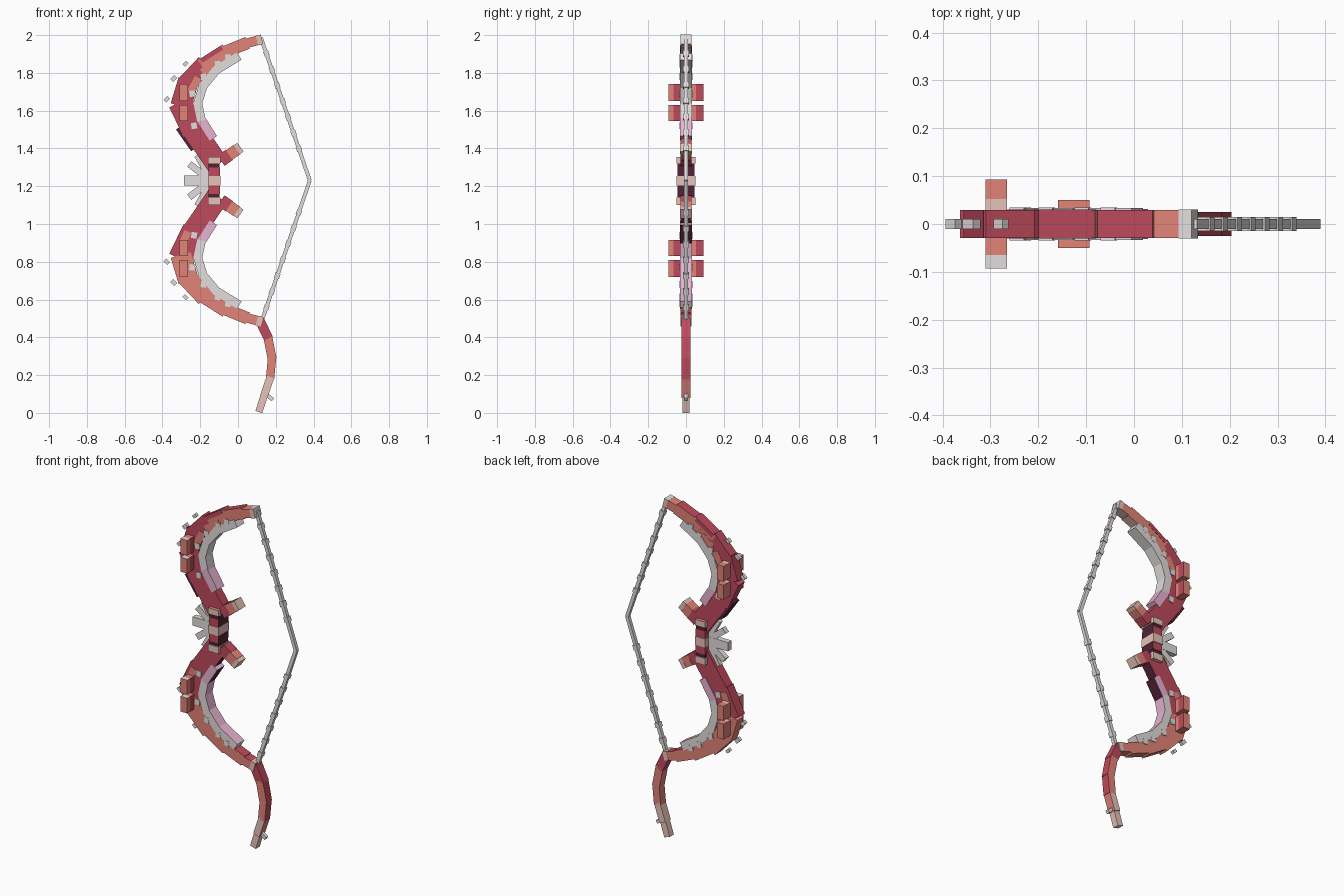
import bpy, bmesh, math
from mathutils import Matrix, Vector

if "Cube" in bpy.data.objects:
    bpy.data.objects.remove(bpy.data.objects["Cube"])


def material(name, rgb):
    m = bpy.data.materials.new(name)
    m.use_nodes = True
    lin = [((c / 255 + 0.055) / 1.055) ** 2.4 for c in rgb]
    m.diffuse_color = (*lin, 1)
    m.node_tree.nodes["Principled BSDF"].inputs["Base Color"].default_value = (*lin, 1)
    return m


MATS = {
    "red": material("crimson", (190, 74, 92)),
    "salmon": material("salmon", (226, 131, 119)),
    "tan": material("tan", (230, 196, 184)),
    "grey": material("pale grey", (227, 221, 221)),
    "dark": material("dark maroon", (82, 34, 54)),
    "pink": material("pink", (236, 184, 214)),
}
MID = 1.23  # height of the mirror line between the limbs


def flip(p, s):
    return (p[0], MID + s * (p[1] - MID))


def bar(name, a, b, width, half, col, s=1, inner=None, outer=None, start=None, end=None, y=0):
    """Box from a to b in the x-z plane; s = -1 mirrors it to the lower limb."""
    a, b = Vector(flip(a, s)), Vector(flip(b, s))
    d = (b - a).normalized()
    n = Vector((-d.y, d.x)) * s
    along, side = Vector((d.x, 0, d.y)), Vector((n.x, 0, n.y))
    mid = (a + b) / 2
    rot = Matrix((along, side.cross(along), side)).transposed().to_4x4()
    bm = bmesh.new()
    bmesh.ops.create_cube(bm, size=1, matrix=Matrix.Translation((mid.x, y, mid.y)) @ rot
                          @ Matrix.Diagonal(((b - a).length, half * 2, width, 1)))
    bmesh.ops.recalc_face_normals(bm, faces=bm.faces)
    me = bpy.data.meshes.new(name)
    used = [col]
    for f in bm.faces:
        c = col
        for axis, paint in ((side, inner), (-side, outer), (-along, start), (along, end)):
            if paint and f.normal.dot(axis) > 0.9:
                c = paint
        if c not in used:
            used.append(c)
        f.material_index = used.index(c)
    bm.to_mesh(me)
    bm.free()
    for c in used:
        me.materials.append(MATS[c])
    ob = bpy.data.objects.new(name, me)
    bpy.context.collection.objects.link(ob)


def stretch(a, b, e):
    a, b = Vector(a), Vector(b)
    d = (b - a).normalized() * e
    return a - d, b + d


def lerp(a, b, t):
    return Vector(a).lerp(Vector(b), t)


# limb paths run from tip to grip, as seen on the upper limb
limb = [(0.115, 1.975), (0.04, 1.955), (-0.07, 1.91), (-0.18, 1.84), (-0.265, 1.75),
        (-0.30, 1.635), (-0.235, 1.50), (-0.115, 1.325)]
widths = [0.05, 0.065, 0.08, 0.10, 0.11, 0.13, 0.12]
band = [(0.0, 1.885), (-0.115, 1.815), (-0.185, 1.73), (-0.213, 1.64), (-0.195, 1.555), (-0.135, 1.46)]
limb_cols = {1: ["salmon"] * 3 + ["red"] * 4, -1: ["salmon"] * 5 + ["red"] * 2}
limb_inner = {1: ["tan"] * 2 + [None] * 5, -1: ["red"] * 2 + [None] * 4 + ["dark"]}
band_inner = {1: ["grey"] * 4 + ["pink"], -1: ["pink"] * 4 + ["dark"]}
# cross block arms: centre y, half length, side, cap colour
arms = [(-0.079, 0.014, "salmon", "grey"), (-0.0325, 0.0325, "red", "salmon"),
        (0.026, 0.026, "salmon", "tan"), (0.0725, 0.0205, "red", "salmon")]

for s, tag in ((1, "upper"), (-1, "lower")):
    # main limb blocks
    for i, w in enumerate(widths):
        a, b = stretch(limb[i], limb[i + 1], 0.012)
        bar(f"{tag}_limb_{i}", a, b, w, 0.029, limb_cols[s][i], s, limb_inner[s][i],
            outer="red" if s > 0 and i > 0 else None)
    bar(f"{tag}_limb_tip", (0.127, 1.978), (0.1, 1.971), 0.052, 0.03, "tan", s,
        outer="grey", start="grey")
    # pale band on the inside of the curve
    for i, paint in enumerate(band_inner[s]):
        a, b = stretch(band[i], band[i + 1], 0.008)
        bar(f"{tag}_inner_band_{i}", a, b, 0.046, 0.033, "pink" if i == 4 else "grey", s, paint)
    # painted side panels
    if s > 0:
        bar("upper_panel_a", (-0.10, 1.865), (-0.19, 1.80), 0.045, 0.0305, "salmon")
        bar("upper_panel_b", (-0.21, 1.775), (-0.25, 1.70), 0.04, 0.0305, "salmon")
        bar("upper_panel_c", (-0.085, 1.934), (-0.195, 1.864), 0.024, 0.0305, "red")
        bar("outer_dark_strip", (-0.318, 1.507), (-0.238, 1.392), 0.024, 0.0285, "dark")
    else:
        bar("lower_panel", (-0.29, 1.555), (-0.265, 1.50), 0.04, 0.0305, "salmon", -1)
    # cross blocks that stick out front and back
    for z, h in ((1.695, 0.09), (1.587, 0.085)):
        for y, half, paint, cap in arms:
            bar(f"{tag}_cross_block", (-0.288, z + h / 2), (-0.288, z - h / 2), 0.044, half,
                "salmon", s, inner=paint, start=cap if s > 0 else None,
                end=cap if s < 0 else None, y=y)
    # studs on the outer edge and along the band
    for p, r in (((-0.278, 1.848), 0.018), ((-0.34, 1.77), 0.022), ((-0.377, 1.66), 0.02)):
        bar(f"{tag}_outer_stud", (p[0] - r / 2, p[1] - r / 2), (p[0] + r / 2, p[1] + r / 2),
            r, 0.01, "grey", s)
    for p in ((-0.055, 1.882), (-0.11, 1.847), (-0.185, 1.78), (-0.245, 1.69), (-0.235, 1.52)):
        bar(f"{tag}_band_chip", (p[0], p[1] + 0.016), (p[0] + 0.005, p[1] - 0.016),
            0.03, 0.034, "grey", s)
    # prong beside the grip
    bar(f"{tag}_prong", (-0.09, 1.335), (-0.045, 1.367), 0.066, 0.029, "red", s)
    bar(f"{tag}_prong_middle", (-0.047, 1.365), (-0.005, 1.394), 0.06, 0.03, "salmon", s)
    bar(f"{tag}_prong_tip", (-0.007, 1.393), (0.013, 1.407), 0.056, 0.031, "tan", s)
    # fan of feathers behind the grip
    bar(f"{tag}_long_feather", (-0.15, 1.235), (-0.258, 1.318), 0.036, 0.015, "grey", s)
    bar(f"{tag}_short_feather", (-0.155, 1.26), (-0.215, 1.365), 0.036, 0.013, "grey", s)
    # bow string with wrapped knots
    top, nock = (0.122, 1.985), (0.38, MID)
    bar(f"{tag}_string", top, nock, 0.02, 0.01, "grey", s)
    for k in range(1, 8):
        t = k / 9
        bar(f"{tag}_string_knot", lerp(top, nock, t - 0.018), lerp(top, nock, t + 0.018),
            0.027, 0.015, "grey", s)

# middle feather
bar("middle_feather", (-0.15, MID), (-0.285, MID), 0.052, 0.016, "grey")

# grip made of stacked wraps: top height, bottom height, width, half depth, colour
wraps = [(1.355, 1.32, 0.066, 0.05, "tan"), (1.32, 1.30, 0.058, 0.044, "dark"),
         (1.30, 1.255, 0.062, 0.046, "red"), (1.255, 1.205, 0.066, 0.05, "tan"),
         (1.205, 1.16, 0.062, 0.046, "red"), (1.16, 1.14, 0.058, 0.044, "dark"),
         (1.14, 1.10, 0.066, 0.05, "tan")]
for hi, lo, w, half, col in wraps:
    bar("grip_wrap", (-0.126, hi), (-0.126, lo), w, half, col,
        inner="dark" if col == "red" else None, start="salmon" if hi > 1.34 else None)

# tail hanging from the lower tip
tail = [(0.115, 0.49), (0.158, 0.40), (0.18, 0.29), (0.17, 0.185), (0.138, 0.09), (0.112, 0.01)]
tail_cols = [("red", "red"), ("salmon", "red"), ("salmon", "red"), ("tan", "salmon"), ("tan", "tan")]
for i, (col, paint) in enumerate(tail_cols):
    a, b = stretch(tail[i], tail[i + 1], 0.006)
    bar(f"tail_{i}", a, b, 0.05 - 0.003 * i, 0.025 if i < 4 else 0.019, col, inner=paint,
        end="grey" if i == 4 else None)
bar("tail_spur", (0.145, 0.10), (0.185, 0.07), 0.02, 0.01, "grey")
